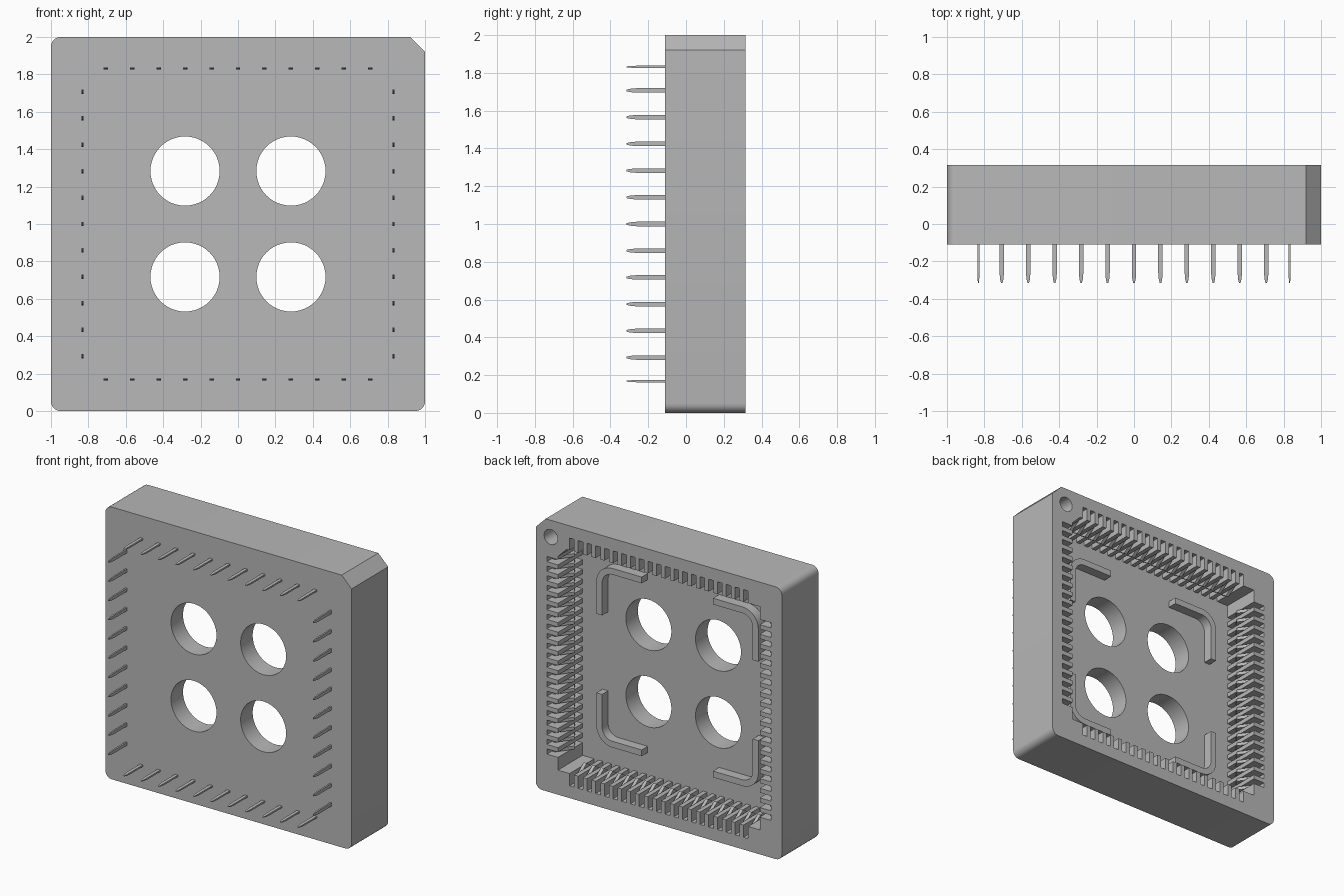
import bpy, bmesh, math
from mathutils import Matrix, Vector

cube = bpy.data.objects.get("Cube")
if cube:
    bpy.data.objects.remove(cube, do_unlink=True)

grey = bpy.data.materials.new("plain grey")
grey.use_nodes = True
grey.diffuse_color = (0.48, 0.48, 0.48, 1)
grey.node_tree.nodes["Principled BSDF"].inputs["Base Color"].default_value = (0.48, 0.48, 0.48, 1)

FRONT, FLOOR, BACK = -0.11, 0.03, 0.315
PITCH = 1.414 / 20
WALL, SLOT = 0.82, 0.91


def finish(name, bm):
    bmesh.ops.recalc_face_normals(bm, faces=bm.faces)
    mesh = bpy.data.meshes.new(name)
    bm.to_mesh(mesh)
    bm.free()
    mesh.materials.append(grey)
    obj = bpy.data.objects.new(name, mesh)
    bpy.context.scene.collection.objects.link(obj)
    return obj


def prism(bm, outline, y0, y1, centre=1.0):
    """Extrude an outline of (x, height) points from y0 to y1."""
    face = bm.faces.new([bm.verts.new((x, y0, z + centre)) for x, z in outline])
    out = bmesh.ops.extrude_face_region(bm, geom=[face])
    moved = [g for g in out["geom"] if isinstance(g, bmesh.types.BMVert)]
    bmesh.ops.translate(bm, verts=moved, vec=(0, y1 - y0, 0))


def arc(cx, cz, r, start, end, n):
    angles = [math.radians(start + (end - start) * i / n) for i in range(n + 1)]
    return [(cx + r * math.cos(a), cz + r * math.sin(a)) for a in angles]


def turn(points, k):
    for _ in range(k):
        points = [(z, -x) for x, z in points]
    return points


def cut(target, outline, y0, y1):
    bm = bmesh.new()
    prism(bm, outline, y0, y1)
    cutter = finish("cutter", bm)
    cutter.hide_render = True
    mod = target.modifiers.new("cut", "BOOLEAN")
    mod.operation, mod.solver, mod.object = "DIFFERENCE", "EXACT", cutter
    bpy.context.view_layer.objects.active = target
    bpy.ops.object.modifier_apply(modifier=mod.name)
    bpy.data.objects.remove(cutter, do_unlink=True)


# Housing: square block with three rounded corners and one chamfer
R = 0.05
outline = [(1, 0.92), (0.92, 1)]
for k, (sx, sz) in enumerate([(-1, 1), (-1, -1), (1, -1)]):
    outline += arc(sx * (1 - R), sz * (1 - R), R, 90 + 90 * k, 180 + 90 * k, 5)
bm = bmesh.new()
prism(bm, outline, FRONT, BACK)
housing = finish("housing", bm)

# Cavity with a comb of contact slots on every wall
comb = []
for k in range(4):
    side = []
    for i in range(-10, 11):
        a, b = i * PITCH - 0.019, i * PITCH + 0.019
        side += [(a, WALL), (a, SLOT), (b, SLOT), (b, WALL)]
    side += [(0.75, WALL), (WALL, 0.75)] if k == 0 else [(WALL, WALL)]
    comb += turn(side, k)
cut(housing, comb, FLOOR, BACK + 0.1)

# Four through holes and the blind marker hole
for x in (-0.283, 0.283):
    for z in (-0.283, 0.283):
        cut(housing, arc(x, z, 0.185, 0, 352.5, 47), FRONT - 0.1, FLOOR + 0.1)
cut(housing, arc(0.878, 0.877, 0.055, 0, 345, 23), BACK - 0.12, BACK + 0.1)

# Curved corner rails on the cavity floor
bm = bmesh.new()
C, MID, HALF = 0.53, 0.635, 0.023
outer = [(MID + HALF, 0.29)] + arc(C, C, MID + HALF - C, 0, 90, 8) + [(0.29, MID + HALF)]
inner = [(0.29, MID - HALF)] + arc(C, C, MID - HALF - C, 90, 0, 8) + [(MID - HALF, 0.29)]
for k in range(4):
    prism(bm, turn(outer + inner, k), FLOOR - 0.01, FLOOR + 0.07)
rails = finish("corner_rails", bm)

# Sprung contacts bowing out of the slots
bm = bmesh.new()
profile = [(SLOT + 0.01, FLOOR), (SLOT - 0.03, FLOOR), (WALL - 0.025, 0.16),
           (SLOT - 0.035, 0.27), (SLOT - 0.015, 0.27), (WALL + 0.005, 0.16)]
for k in range(4):
    spin = Matrix.Rotation(k * math.pi / 2, 4, "Y")
    for i in range(-10, 11):
        rings = [[bm.verts.new(Vector((0, 0, 1)) + spin @ Vector((i * PITCH + s, y, r)))
                  for r, y in profile] for s in (-0.012, 0.012)]
        for ring in rings:
            bm.faces.new(ring)
        for j in range(len(profile)):
            n = (j + 1) % len(profile)
            bm.faces.new((rings[0][j], rings[0][n], rings[1][n], rings[1][j]))
contacts = finish("contacts", bm)

# Tapered solder pins, eleven to a side
bm = bmesh.new()
for k in range(4):
    spin = Matrix.Translation((0, 0, 1)) @ Matrix.Rotation(k * math.pi / 2, 4, "Y")
    for i in range(-5, 6):
        stations = [(FRONT + 0.02, 1), (-0.26, 1), (-0.295, 0.75), (-0.315, 0.35)]
        loops = []
        for y, s in stations:
            corners = [(-1, -1), (1, -1), (1, 1), (-1, 1)]
            loops.append([bm.verts.new(spin @ Vector((i * 2 * PITCH + u * 0.012 * s, y,
                                                      0.832 + v * 0.006 * s)))
                          for u, v in corners])
        bm.faces.new(loops[0])
        bm.faces.new(loops[-1])
        for p, q in zip(loops, loops[1:]):
            for j in range(4):
                bm.faces.new((p[j], p[(j + 1) % 4], q[(j + 1) % 4], q[j]))
pins = finish("solder_pins", bm)

# Smooth the rounded surfaces, keep the edges sharp
for obj in (housing, rails):
    bpy.ops.object.select_all(action="DESELECT")
    obj.select_set(True)
    bpy.context.view_layer.objects.active = obj
    bpy.ops.object.shade_smooth_by_angle(angle=math.radians(30))
